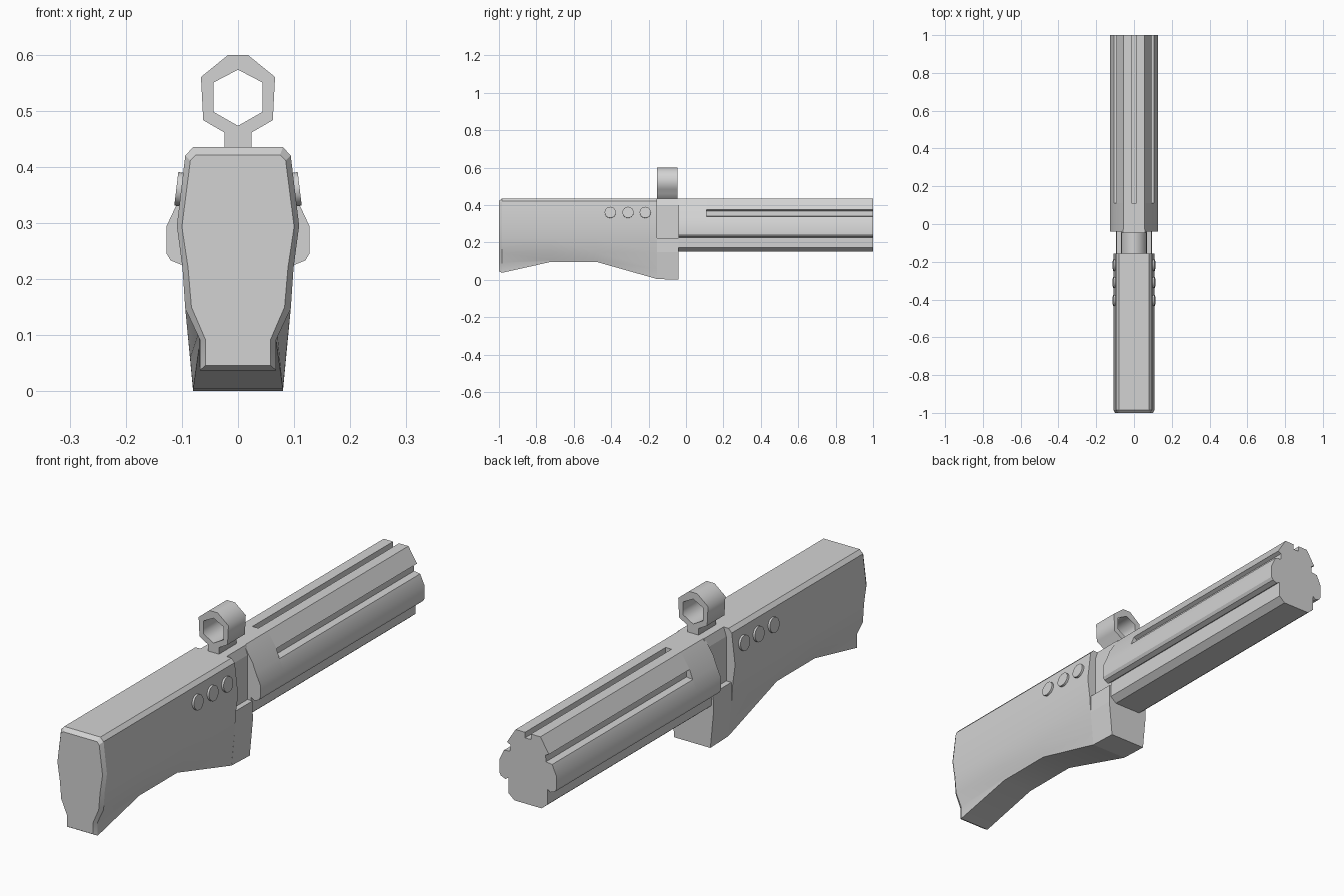
import bpy, bmesh, math
from mathutils import Matrix

cube = bpy.data.objects.get("Cube")
if cube:
    bpy.data.objects.remove(cube, do_unlink=True)

gray = bpy.data.materials.new("light_gray")
gray.use_nodes = True
color = (0.65, 0.65, 0.65, 1)
gray.diffuse_color = color
bsdf = next(n for n in gray.node_tree.nodes if n.type == 'BSDF_PRINCIPLED')
bsdf.inputs["Base Color"].default_value = color


def finish(name, bm, smooth=True):
    bmesh.ops.recalc_face_normals(bm, faces=bm.faces)
    mesh = bpy.data.meshes.new(name)
    bm.to_mesh(mesh)
    bm.free()
    obj = bpy.data.objects.new(name, mesh)
    bpy.context.collection.objects.link(obj)
    mesh.materials.append(gray)
    if smooth:
        bpy.ops.object.select_all(action='DESELECT')
        obj.select_set(True)
        bpy.context.view_layer.objects.active = obj
        bpy.ops.object.shade_smooth_by_angle(angle=math.radians(25))
    return obj


def loft(name, sections, smooth=True):
    """Skin mirrored half profiles (x, z), listed top to bottom, along y."""
    bm = bmesh.new()
    rings = []
    for y, half in sections:
        ring = half + [(-x, z) for x, z in reversed(half)]
        rings.append([bm.verts.new((x, y, z)) for x, z in ring])
    for a, b in zip(rings, rings[1:]):
        for i in range(len(a)):
            j = (i + 1) % len(a)
            bm.faces.new((a[i], a[j], b[j], b[i]))
    bm.faces.new(rings[0])
    bm.faces.new(rings[-1])
    return finish(name, bm, smooth)


# Stock: constant upper profile, changing belly
upper = [(.08, .435), (.094, .42), (.109, .295), (.099, .22), (.094, .147)]
butt_face = [(.075, .421), (.085, .411), (.1, .293), (.089, .22), (.083, .15),
             (.058, .092), (.058, .046)]
belly = upper + [(.07, .105), (.067, .096)]
loft("stock", [
    (-1, butt_face),
    (-.985, upper + [(.068, .092), (.068, .037)]),
    (-.72, belly),
    (-.48, belly),
    (-.155, upper + [(.085, .06), (.08, .004)]),
])

# Front grip block and the narrow neck above it
loft("grip_block", [(y, [(.092, .222), (.094, .147), (.08, z)])
                    for y, z in ((-.155, .004), (-.04, 0))], False)
loft("neck", [(y, [(.058, .435), (.07, .4), (.07, .21)])
              for y in (-.16, -.03)], False)

# Barrel: plain rear section, then slotted front section
crown = [(.055, .435), (.093, .375)]
lobe = [(.107, .338), (.127, .295), (.127, .245), (.12, .233), (.1, .225)]
keel = [(.086, .235), (.086, .172), (.06, .15)]
rear = crown + lobe + keel
slotted = ([(.013, .413), (.013, .435)] + crown
           + [(.078, .368), (.08, .342)] + lobe + keel)
loft("barrel_rear", [(-.04, rear), (.11, rear)])
loft("barrel_front", [(.11, slotted), (1, slotted)])

# Ring sight: outline with a hexagonal hole, extruded along y
curve = bpy.data.curves.new("ring_sight", 'CURVE')
curve.dimensions = '2D'
curve.fill_mode = 'BOTH'
curve.extrude = .055
outer = [(.018, .599), (.066, .56), (.062, .483), (.024, .461), (.024, .43)]
hole = [(0, .573), (.044, .55), (.044, .498), (0, .473)]
for half in (outer, hole):
    points = half + [(-x, z) for x, z in reversed(half) if x > 0]
    spline = curve.splines.new('POLY')
    spline.points.add(len(points) - 1)
    for p, (x, z) in zip(spline.points, points):
        p.co = (x, z, 0, 1)
    spline.use_cyclic_u = True
sight = bpy.data.objects.new("ring_sight", curve)
bpy.context.collection.objects.link(sight)
sight.location.y = -.1
sight.rotation_euler.x = math.pi / 2
curve.materials.append(gray)
bpy.ops.object.select_all(action='DESELECT')
sight.select_set(True)
bpy.context.view_layer.objects.active = sight
bpy.ops.object.convert(target='MESH')

# Three round studs on each side, lying on the sloped cheek
tilt = math.atan2(.015, .125)
for side, word in ((1, "left"), (-1, "right")):
    for i, y in enumerate((-.405, -.31, -.218)):
        bm = bmesh.new()
        matrix = (Matrix.Translation((side * .103, y, .36))
                  @ Matrix.Rotation(side * (math.pi / 2 - tilt), 4, 'Y'))
        bmesh.ops.create_cone(bm, cap_ends=True, segments=16, radius1=.03,
                              radius2=.03, depth=.014, matrix=matrix)
        finish(f"{word}_stud_{i + 1}", bm)
